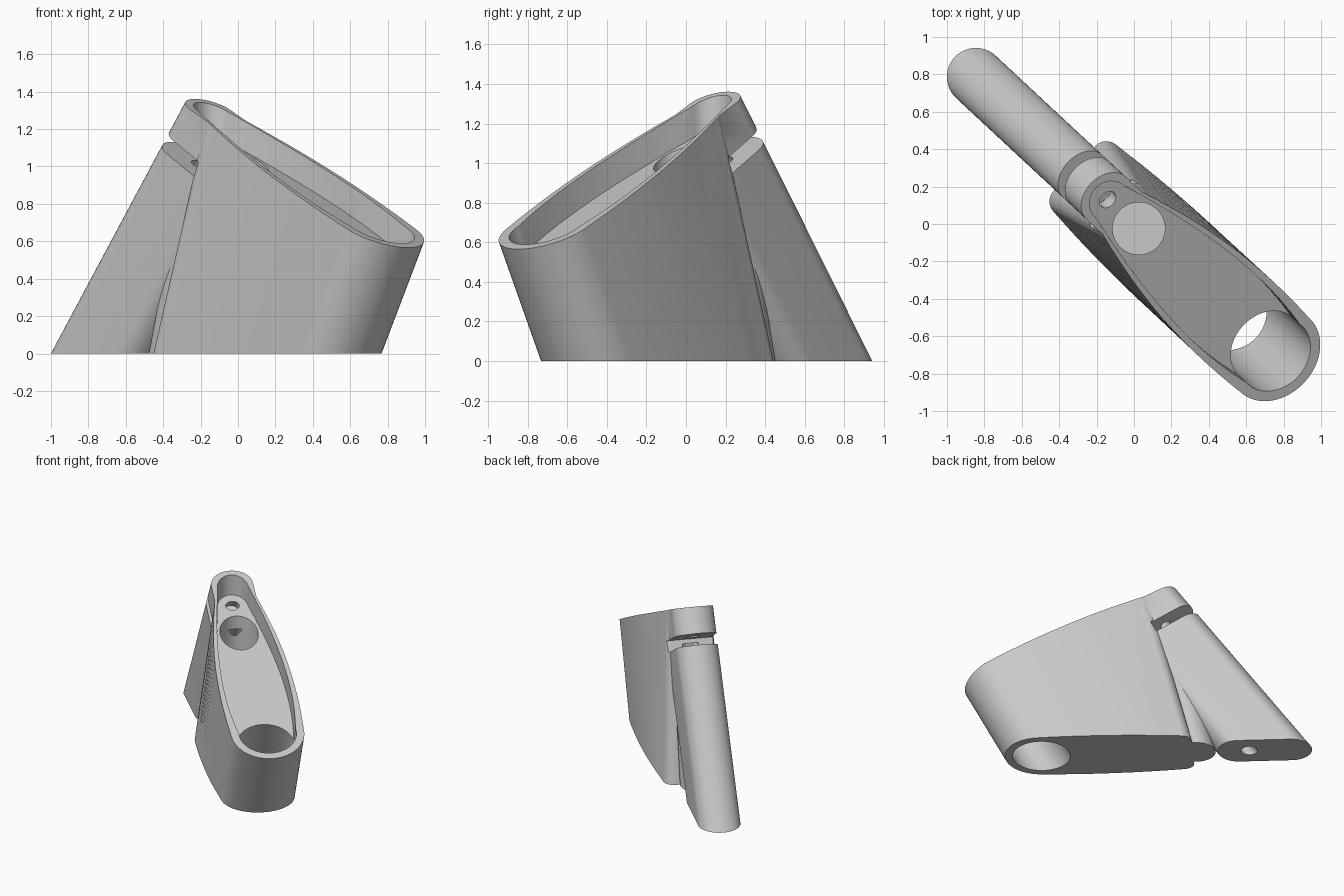
import bpy
import bmesh
import math

if "Cube" in bpy.data.objects:
    bpy.data.objects.remove(bpy.data.objects["Cube"], do_unlink=True)

# The part is designed along u (length) and v (width), then turned in plan
UX, UY = 0.732, -0.681
RIM_Z, RIM_SLOPE = 1.2, -0.51
POST_LEAN, FRONT_LEAN, REAR_LEAN = 0.73, 0.52, 0.25

grey = bpy.data.materials.new("light_grey")
grey.use_nodes = True
COLOUR = (0.58, 0.58, 0.58, 1)
grey.diffuse_color = COLOUR
grey.node_tree.nodes["Principled BSDF"].inputs["Base Color"].default_value = COLOUR


def loft(name, rings):
    """Solid skinned through rings of (u, v, z) points."""
    bm = bmesh.new()
    loops = [[bm.verts.new((u * UX - v * UY, u * UY + v * UX, z)) for u, v, z in ring]
             for ring in rings]
    n = len(loops[0])
    for a, b in zip(loops, loops[1:]):
        for i in range(n):
            j = (i + 1) % n
            bm.faces.new((a[i], a[j], b[j], b[i]))
    bm.faces.new(loops[0])
    bm.faces.new(loops[-1])
    bmesh.ops.recalc_face_normals(bm, faces=bm.faces)
    mesh = bpy.data.meshes.new(name)
    bm.to_mesh(mesh)
    bm.free()
    mesh.materials.append(grey)
    ob = bpy.data.objects.new(name, mesh)
    bpy.context.collection.objects.link(ob)
    return ob


def prism(name, profile, half=2.0):
    """Side profile of (u, z) points extruded across the width."""
    return loft(name, [[(u, v, z) for u, z in profile] for v in (-half, half)])


def arc(cu, cv, r, start, end, n):
    return [(cu + r * math.cos(math.radians(start + (end - start) * i / n)),
             cv + r * math.sin(math.radians(start + (end - start) * i / n)))
            for i in range(n + 1)]


def stadium(u0, u1, r, lean, z):
    """Round-ended slot outline (a circle if u0 == u1) shifted with height."""
    s = lean * z
    outline = arc(u1 + s, 0, r, -90, 90, 24) + arc(u0 + s, 0, r, 90, 270, 24)
    if u0 == u1:
        outline = arc(u0 + s, 0, r, 0, 352.5, 47)
    return [(u, v, z) for u, v in outline]


def leaning_bar(name, u0, u1, r, lean, z0, z1):
    return loft(name, [stadium(u0, u1, r, lean, z) for z in (z0, z1)])


def shell_outline(z, front, front_r, rear, rear_w, corner, bulge):
    """Round nose, bulging flanks and a blunt rear with rounded corners."""
    n = 20
    half = arc(front, 0, front_r, 0, 90, 16)
    end = rear + corner
    for i in range(1, n):
        t = i / n
        half.append((front + (end - front) * t,
                     front_r + (rear_w - front_r) * t + bulge * 4 * t * (1 - t)))
    half += arc(end, rear_w - corner, corner, 90, 176, 8)
    return [(u, v, z) for u, v in half] + [(u, -v, z) for u, v in reversed(half[1:])]


def body_ring(z):
    return shell_outline(z, 0.68 + FRONT_LEAN * z, 0.27, -0.435 + REAR_LEAN * z,
                         0.245 - 0.066 * z, 0.08, 0.02 + 0.027 * z)


def pocket_ring(z):
    return shell_outline(z, 0.68 + FRONT_LEAN * z, 0.208, -0.28, 0.115, 0.11, 0.075)


def combine(target, other, operation):
    mod = target.modifiers.new("combine", "BOOLEAN")
    mod.operation = operation
    mod.solver = "EXACT"
    mod.object = other
    bpy.context.view_layer.objects.active = target
    bpy.ops.object.modifier_apply(modifier=mod.name)
    bpy.data.objects.remove(other, do_unlink=True)


def above(name, drop):
    """Everything above the sloping rim plane, lowered by drop."""
    z = [RIM_Z - drop + RIM_SLOPE * u for u in (-2, 2)]
    return prism(name, [(-2, z[0]), (2, z[1]), (2, 4), (-2, 4)])


# Main body with the rear post and the web between them
body = loft("wedge_body", [body_ring(z) for z in (-0.1, 1.6)])
combine(body, leaning_bar("rear_post", -1.155, -0.77, 0.155, POST_LEAN, -0.1, 1.55), "UNION")
combine(body, leaning_bar("web", -0.46, -0.46, 0.14, REAR_LEAN, -0.1, 1.2), "UNION")

# Flat base and sloping rim
combine(body, prism("base_cutter", [(-3, -1), (3, -1), (3, 0), (-3, 0)]), "DIFFERENCE")
combine(body, above("rim_cutter", 0), "DIFFERENCE")

# Shallow pocket in the top
pocket = loft("pocket_cutter", [pocket_ring(z) for z in (0, 1.7)])
combine(pocket, above("pocket_floor", 0.16), "INTERSECT")
combine(body, pocket, "DIFFERENCE")

# Clamp slot behind the body
combine(body, prism("slot_cutter", [(-0.8, 1.322), (-0.17, 0.944),
                                    (-0.13, 1.018), (-0.8, 1.42)], 0.6), "DIFFERENCE")

# Nose bore, access well, long bolt hole and clamp screw hole
for name, u, r, lean, z0, z1 in (
        ("nose_bore", 0.68, 0.212, FRONT_LEAN, -0.2, 0.85),
        ("access_well", 0.035, 0.14, 0, 0.66, 1.3),
        ("bolt_hole", -0.85, 0.06, POST_LEAN, -0.1, 0.99),
        ("screw_hole", -1.022, 0.05, POST_LEAN, 0.93, 1.25)):
    combine(body, leaning_bar(name, u, u, r, lean, z0, z1), "DIFFERENCE")

# Smooth curved walls, crisp edges
bpy.ops.object.select_all(action="DESELECT")
body.select_set(True)
bpy.context.view_layer.objects.active = body
bpy.ops.object.shade_smooth_by_angle(angle=math.radians(30))
